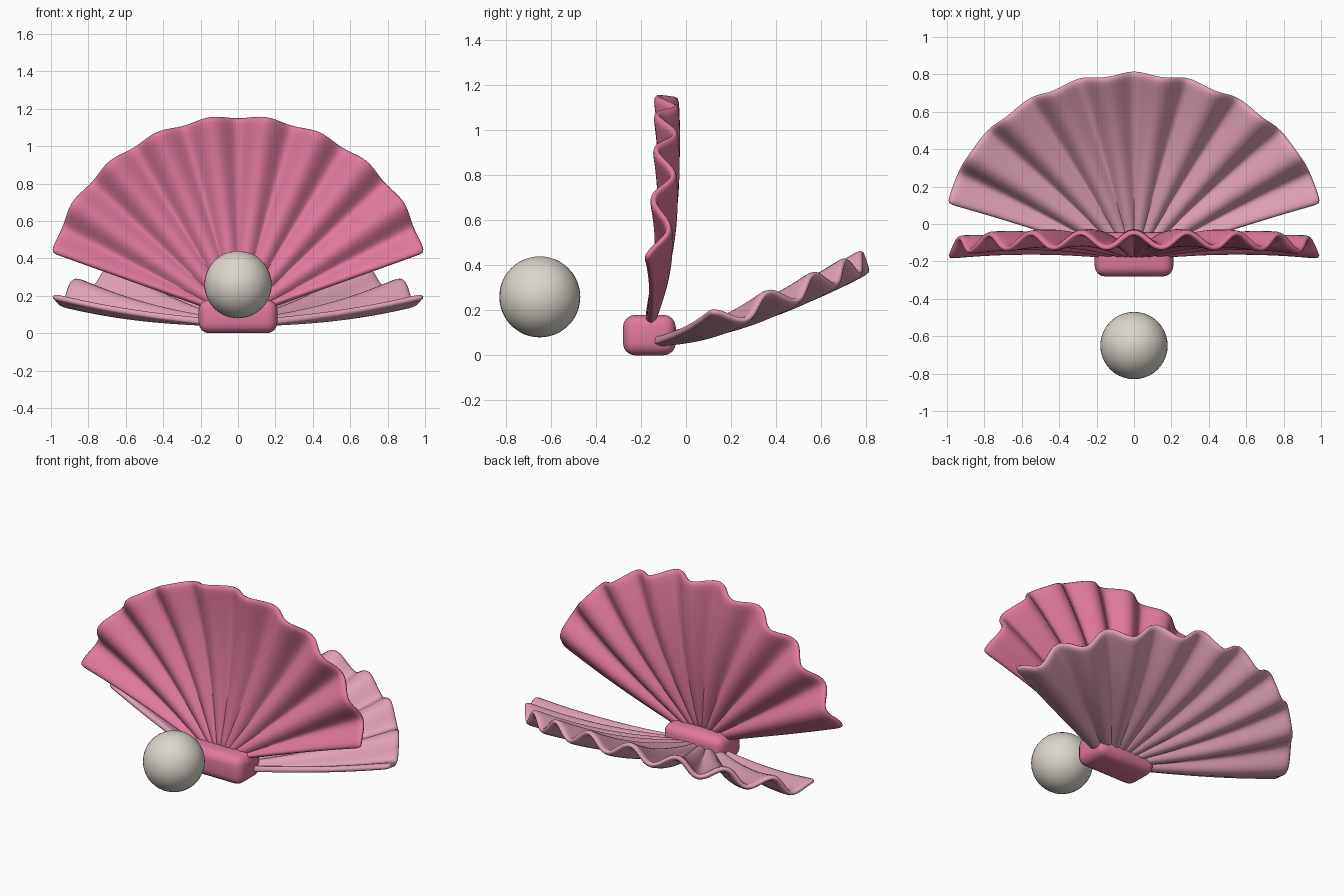
import bpy
import bmesh
from math import sin, cos, pi, radians
from mathutils import Vector

cube = bpy.data.objects.get("Cube")
if cube:
    bpy.data.objects.remove(cube, do_unlink=True)

RIBS = 9
HALF_SPAN = radians(70.7)


def material(name, rgb, rough=0.5):
    mat = bpy.data.materials.new(name)
    mat.use_nodes = True
    mat.diffuse_color = (*rgb, 1)
    bsdf = mat.node_tree.nodes["Principled BSDF"]
    bsdf.inputs["Base Color"].default_value = (*rgb, 1)
    bsdf.inputs["Roughness"].default_value = rough
    return mat


def finish(bm, name, mat):
    mesh = bpy.data.meshes.new(name)
    for face in bm.faces:
        face.smooth = True
    bm.to_mesh(mesh)
    bm.free()
    mesh.materials.append(mat)
    obj = bpy.data.objects.new(name, mesh)
    bpy.context.collection.objects.link(obj)
    return obj


def shell(name, mat, apex, tilt):
    """Ribbed, dished fan; tilt is the angle of its axis above the ground."""
    up = Vector((0, cos(tilt), sin(tilt)))
    outward = Vector((0, sin(tilt), -cos(tilt)))
    if tilt > 1:
        outward = -outward if outward.y < 0 else outward
    bm = bmesh.new()
    bmesh.ops.create_grid(bm, x_segments=RIBS * 8, y_segments=18, size=1)
    for v in bm.verts:
        u = v.co.x
        t = 0.07 + 0.93 * (v.co.y + 1) / 2
        wave = cos(u * pi * RIBS)
        radius = t * (1.08 - 0.03 * u ** 8 - 0.009 * wave * t)
        bulge = 0.105 * sin(2.1 * t) * (1 - 0.5 * u ** 4)
        depth = bulge + 0.045 * t * wave
        angle = u * HALF_SPAN
        v.co = (Vector(apex) + Vector((radius * sin(angle), 0, 0))
                + up * (radius * cos(angle)) + outward * depth)
    obj = finish(bm, name, mat)
    solid = obj.modifiers.new("thickness", "SOLIDIFY")
    solid.thickness = 0.034
    solid.offset = 0
    soft = obj.modifiers.new("soft_rim", "SUBSURF")
    soft.levels = soft.render_levels = 1
    return obj


rose = material("rose pink", (0.75, 0.19, 0.34))
blush = material("pale pink", (0.75, 0.36, 0.47))
ivory = material("pearl ivory", (0.72, 0.68, 0.61), 0.25)

# Two fan-shaped valves opening from the hinge
shell("upper_shell", rose, (0, -0.18, 0.08), radians(90))
shell("lower_shell", blush, (0, -0.21, 0.05), radians(25))

# Rounded hinge block
bm = bmesh.new()
bmesh.ops.create_cube(bm, size=1)
for v in bm.verts:
    v.co = Vector((v.co.x * 0.42, v.co.y * 0.235 - 0.163, v.co.z * 0.18 + 0.09))
bmesh.ops.bevel(bm, geom=bm.edges[:], offset=0.055, segments=4,
                profile=0.5, affect='EDGES')
finish(bm, "hinge", rose)

# Pearl in front
bm = bmesh.new()
bmesh.ops.create_uvsphere(bm, u_segments=40, v_segments=24, radius=0.18)
bmesh.ops.translate(bm, verts=bm.verts[:], vec=(0, -0.65, 0.26))
finish(bm, "pearl", ivory)
